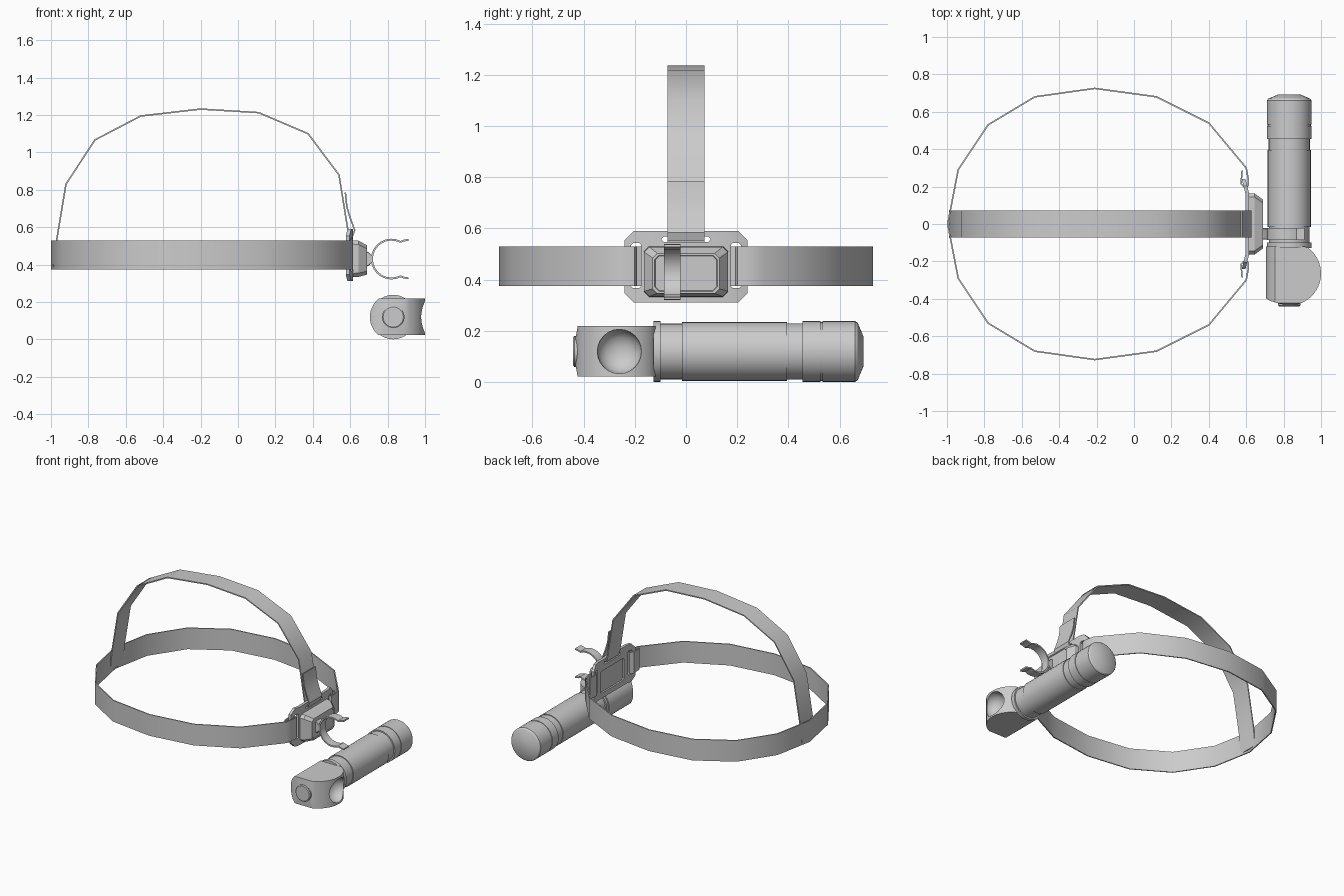
import bpy, bmesh, math
from mathutils import Vector

cube = bpy.data.objects.get("Cube")
if cube:
    bpy.data.objects.remove(cube, do_unlink=True)

grey = bpy.data.materials.new("plain_grey")
grey.use_nodes = True
grey.diffuse_color = (0.6, 0.6, 0.6, 1)
grey.node_tree.nodes["Principled BSDF"].inputs["Base Color"].default_value = (0.6, 0.6, 0.6, 1)


def add(name, data):
    ob = bpy.data.objects.new(name, data)
    bpy.context.collection.objects.link(ob)
    data.materials.append(grey)
    return ob


def finish(ob, angle=32):
    """Apply modifiers and smooth everything but the sharp edges."""
    bpy.ops.object.select_all(action='DESELECT')
    ob.select_set(True)
    bpy.context.view_layer.objects.active = ob
    bpy.ops.object.convert(target='MESH')
    bpy.ops.object.shade_smooth_by_angle(angle=math.radians(angle))
    return ob


def loft(name, rings):
    """Bridge equal-sized rings of points and cap both ends."""
    bm = bmesh.new()
    loops = [[bm.verts.new(p) for p in ring] for ring in rings]
    n = len(loops[0])
    for a, b in zip(loops, loops[1:]):
        for i in range(n):
            j = (i + 1) % n
            bm.faces.new((a[i], a[j], b[j], b[i]))
    bm.faces.new(loops[0])
    bm.faces.new(loops[-1])
    bmesh.ops.recalc_face_normals(bm, faces=bm.faces)
    me = bpy.data.meshes.new(name)
    bm.to_mesh(me)
    bm.free()
    return add(name, me)


def lathe(name, profile, centre, axis, n=32):
    """Revolve (position, radius) pairs about the x or y axis."""
    rings = []
    for pos, r in profile:
        ring = []
        for i in range(n):
            a = math.tau * i / n
            c, s = r * math.cos(a), r * math.sin(a)
            ring.append((pos, centre[0] + c, centre[1] + s) if axis == 'x'
                        else (centre[0] + c, pos, centre[1] + s))
        rings.append(ring)
    return loft(name, rings)


def ribbon(name, path, lo, hi, axis, thick=0.008):
    """Sweep a flat path along y or z and give it thickness."""
    put = (lambda p, w: (p[0], p[1], w)) if axis == 'z' else (lambda p, w: (p[0], w, p[1]))
    bm = bmesh.new()
    rows = [[bm.verts.new(put(p, w)) for w in (lo, hi)] for p in path]
    for a, b in zip(rows, rows[1:]):
        bm.faces.new((a[0], b[0], b[1], a[1]))
    me = bpy.data.meshes.new(name)
    bm.to_mesh(me)
    bm.free()
    ob = add(name, me)
    mod = ob.modifiers.new("thickness", 'SOLIDIFY')
    mod.thickness, mod.offset = thick, 0
    return finish(ob)


def chamfer_rect(y, z0, z1, c):
    return [(-y + c, z0), (y - c, z0), (y, z0 + c), (y, z1 - c),
            (y - c, z1), (-y + c, z1), (-y, z1 - c), (-y, z0 + c)]


def boolean(ob, tool, operation):
    mod = ob.modifiers.new(operation, 'BOOLEAN')
    mod.operation, mod.object, mod.solver = operation, tool, 'EXACT'
    tool.hide_render = True
    tool.hide_viewport = False


# Head band, looped through the side slots of the mount
half = [(0.578, 0.285), (0.572, 0.215), (0.59, 0.196), (0.61, 0.203), (0.612, 0.235),
        (0.6, 0.3), (0.4, 0.54), (0.12, 0.68), (-0.21, 0.725), (-0.53, 0.68),
        (-0.78, 0.53), (-0.94, 0.29)]
ribbon("head_band", half + [(-0.996, 0)] + [(x, -y) for x, y in reversed(half)],
       0.375, 0.53, 'z')

# Strap over the crown, folded back through the top slot
ribbon("crown_strap", [(-0.985, 0.39), (-0.97, 0.53), (-0.92, 0.83), (-0.765, 1.067),
                       (-0.52, 1.195), (-0.2, 1.232), (0.11, 1.213), (0.375, 1.1),
                       (0.54, 0.88), (0.585, 0.6), (0.595, 0.562), (0.615, 0.556),
                       (0.624, 0.585), (0.598, 0.655), (0.582, 0.71), (0.574, 0.785)],
       -0.073, 0.073, 'y')

# Mount plate with slots, cut from an outline and bent at the wings
curve = bpy.data.curves.new("mount_plate", 'CURVE')
curve.dimensions, curve.fill_mode, curve.extrude = '2D', 'BOTH', 0.01
outline = chamfer_rect(0.24, 0.312, 0.59, 0.036)
window = chamfer_rect(0.135, 0.35, 0.51, 0.01)
top_slot = chamfer_rect(0.095, 0.548, 0.568, 0.008)
side = [(y + 0.195, z) for y, z in chamfer_rect(0.02, 0.367, 0.543, 0.008)]
for pts in (outline, window, top_slot, side, [(-y, z) for y, z in side]):
    sp = curve.splines.new('POLY')
    sp.points.add(len(pts) - 1)
    for p, (y, z) in zip(sp.points, pts):
        p.co = (y, z, 0, 1)
    sp.use_cyclic_u = True
plate = finish(add("mount_plate", curve))
bm = bmesh.new()
bm.from_mesh(plate.data)
bmesh.ops.remove_doubles(bm, verts=bm.verts, dist=0.0001)
for s in (-1, 1):
    bmesh.ops.bisect_plane(bm, geom=bm.verts[:] + bm.edges[:] + bm.faces[:],
                           plane_co=(s * 0.165, 0, 0), plane_no=(1, 0, 0))
for v in bm.verts:
    y, z, d = v.co
    v.co = Vector((0.605 + d - max(0, abs(y) - 0.165) * 0.25, y, z))
bmesh.ops.recalc_face_normals(bm, faces=bm.faces)
bm.to_mesh(plate.data)
bm.free()
finish(plate, 20)

# Raised block on the plate with a shallow front panel
sections = [(0.607, 0.165, 0.333, 0.53, 0.02), (0.645, 0.163, 0.335, 0.528, 0.02),
            (0.69, 0.13, 0.347, 0.503, 0.018), (0.69, 0.122, 0.355, 0.495, 0.016),
            (0.686, 0.12, 0.357, 0.493, 0.016)]
finish(loft("mount_block", [[(x, y, z) for y, z in chamfer_rect(w, a, b, c)]
                            for x, w, a, b, c in sections]), 20)

# Spring clip and its foot
arc = [(0.82 - 0.104 * math.cos(a), 0.43 + 0.104 * math.sin(a))
       for a in (math.radians(-118 + 236 * i / 16) for i in range(17))]
ribbon("spring_clip", [(0.912, 0.327), (0.888, 0.331)] + arc + [(0.888, 0.529), (0.912, 0.533)],
       -0.085, -0.022, 'y', 0.01)
finish(loft("clip_foot", [[(x, y - 0.053, z) for y, z in chamfer_rect(0.031, 0.43 - h, 0.43 + h, 0.004)]
                          for x, h in ((0.68, 0.045), (0.7, 0.035), (0.72, 0.014))]))

# Torch barrel and tail cap
cx, cz = 0.83, 0.12
finish(lathe("torch_barrel", [(-0.2, 0.09), (-0.127, 0.09), (-0.127, 0.119), (-0.1, 0.119),
                              (-0.1, 0.109), (-0.015, 0.109), (-0.015, 0.115), (0.395, 0.115),
                              (0.395, 0.11), (0.46, 0.11)], (cx, cz), 'y'))
finish(lathe("tail_cap", [(0.455, 0.1), (0.455, 0.119), (0.524, 0.119), (0.524, 0.115),
                          (0.532, 0.115), (0.532, 0.119), (0.66, 0.119), (0.67, 0.112),
                          (0.692, 0.06)], (cx, cz), 'y'))

# Torch head: three crossed prisms, with a lens bowl sunk in the side
round_side = [(cx + 0.17 * math.cos(a), -0.265 + 0.17 * math.sin(a))
              for a in (math.radians(-90 + 145 * i / 20) for i in range(21))]
plan = [(0.7, -0.12), (0.7, -0.395), (0.73, -0.412), (0.78, -0.427)] + round_side + [(0.91, -0.12)]
head = loft("torch_head", [[(x, y, z) for x, y in plan] for z in (cz - 0.097, cz + 0.1)])
front = [(cx - 0.125 * math.cos(a), cz + 0.125 * math.sin(a))
         for a in (math.radians(-90 + 180 * i / 24) for i in range(25))]
front = [(1.1, cz - 0.125)] + front + [(1.1, cz + 0.125)]
tool_a = loft("head_round_cutter", [[(x, y, z) for x, z in front] for y in (-0.6, 0.1)])
nose = [(0.1, -0.05), (-0.41, -0.05), (-0.428, 0.05), (-0.436, 0.09), (-0.436, 0.15),
        (-0.428, 0.19), (-0.41, 0.29), (0.1, 0.29)]
tool_b = loft("head_nose_cutter", [[(x, y, z) for y, z in nose] for x in (0.5, 1.2)])
tool_c = lathe("lens_cutter", [(1.1, 0.088), (0.97, 0.086), (0.945, 0.075), (0.925, 0.055),
                               (0.915, 0.03), (0.912, 0.01)], (-0.26, cz), 'x', 24)
boolean(head, tool_a, 'INTERSECT')
boolean(head, tool_b, 'INTERSECT')
boolean(head, tool_c, 'DIFFERENCE')
finish(head, 30)
for tool in (tool_a, tool_b, tool_c):
    bpy.data.objects.remove(tool, do_unlink=True)

# Switch button on the front of the head
finish(lathe("switch_button", [(-0.4, 0.06), (-0.436, 0.06), (-0.441, 0.054)], (cx, cz), 'y'))
